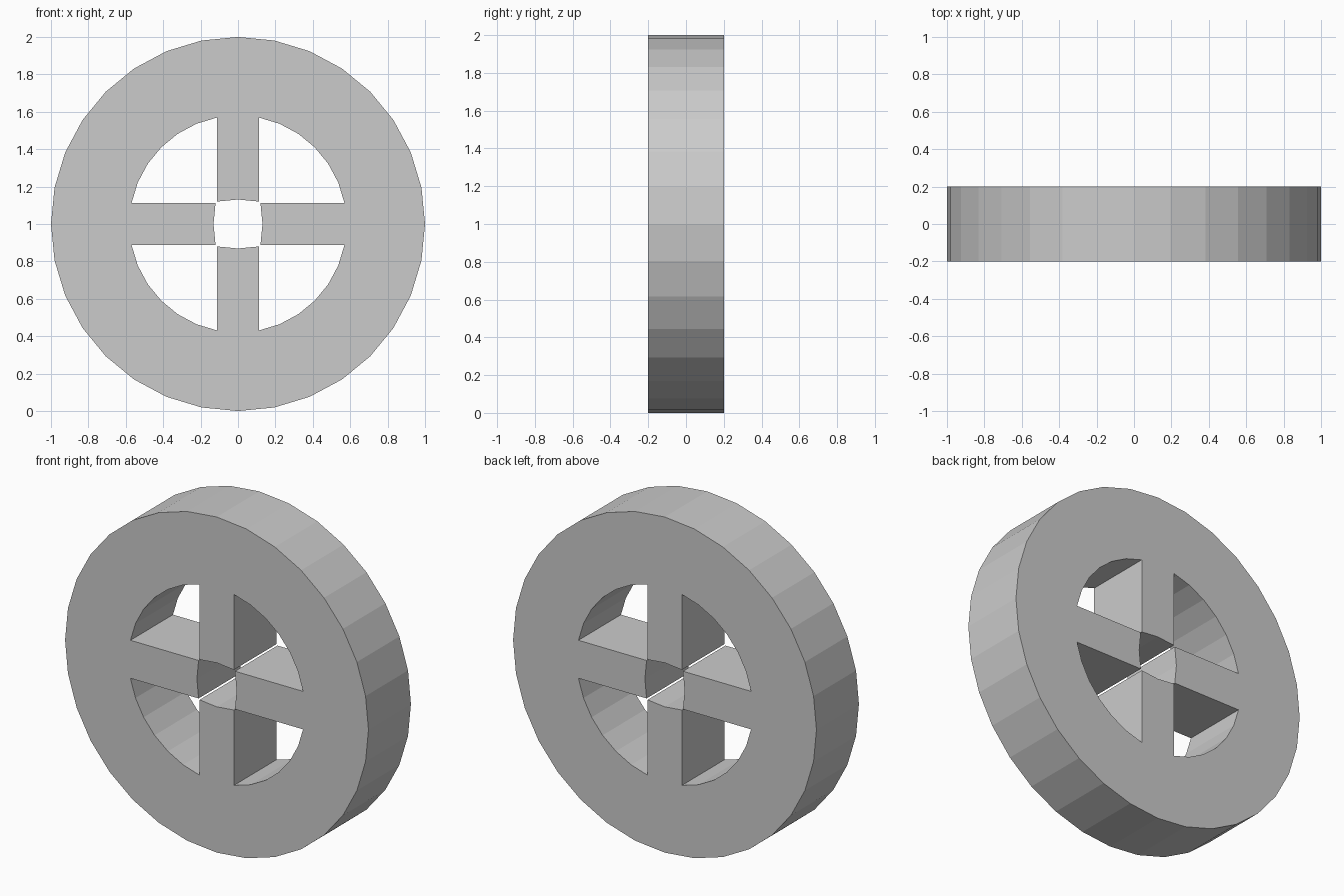
import bpy, bmesh
from math import sin, cos, tau

if "Cube" in bpy.data.objects:
    bpy.data.objects.remove(bpy.data.objects["Cube"])

SIDES = 32
OUTER, INNER, SPOKE_END = 1.0, 0.58, 0.131
WIDTH = 0.4

bm = bmesh.new()


def ring(radius):
    """Circle of vertices in the XZ plane, centred at z = 1."""
    return [bm.verts.new((radius * cos(tau * i / SIDES), 0, 1 + radius * sin(tau * i / SIDES)))
            for i in range(SIDES)]


# Rim: flat annulus
outer, inner = ring(OUTER), ring(INNER)
for i in range(SIDES):
    j = (i + 1) % SIDES
    bm.faces.new((outer[i], outer[j], inner[j], inner[i]))

# Spokes: two rim segments each, pushed straight inwards to the open hub
for k in range(4):
    a = tau * k / 4
    push = INNER - SPOKE_END
    mid = k * SIDES // 4
    base = [inner[(mid + d) % SIDES] for d in (-1, 0, 1)]
    tip = [bm.verts.new((v.co.x - push * cos(a), 0, v.co.z - push * sin(a))) for v in base]
    for n in range(2):
        bm.faces.new((base[n], base[n + 1], tip[n + 1], tip[n]))

bmesh.ops.recalc_face_normals(bm, faces=bm.faces[:])
mesh = bpy.data.meshes.new("spoked_wheel")
bm.to_mesh(mesh)
bm.free()
wheel = bpy.data.objects.new("spoked_wheel", mesh)
bpy.context.collection.objects.link(wheel)

# Wheel thickness, equal to front and back
solid = wheel.modifiers.new("thickness", 'SOLIDIFY')
solid.thickness = WIDTH
solid.offset = 0
